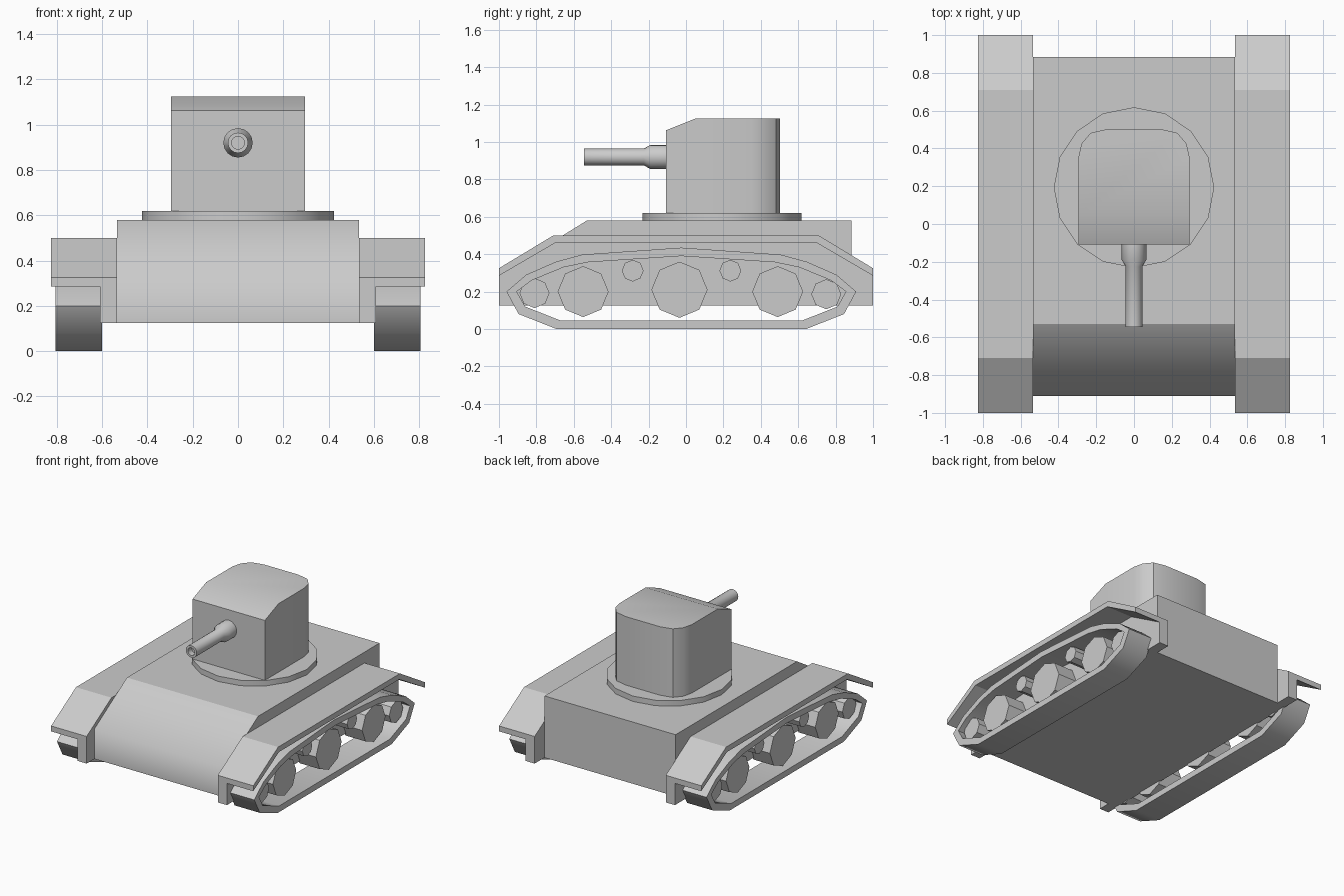
import bpy, bmesh, math
from mathutils import Vector

if "Cube" in bpy.data.objects:
    bpy.data.objects.remove(bpy.data.objects["Cube"])


def finish(name, bm, mirror=False, angle=None):
    bmesh.ops.recalc_face_normals(bm, faces=bm.faces)
    me = bpy.data.meshes.new(name)
    bm.to_mesh(me)
    bm.free()
    ob = bpy.data.objects.new(name, me)
    bpy.context.collection.objects.link(ob)
    if mirror:
        ob.modifiers.new("mirror", 'MIRROR').use_mirror_merge = False
    if angle:
        bpy.ops.object.select_all(action='DESELECT')
        ob.select_set(True)
        bpy.context.view_layer.objects.active = ob
        bpy.ops.object.shade_smooth_by_angle(angle=math.radians(angle))
    return ob


def bridge(bm, a, b):
    n = len(a)
    for i in range(n):
        j = (i + 1) % n
        bm.faces.new((a[i], a[j], b[j], b[i]))


def prism(pts, a, b, axis='X'):
    """Extrude a closed outline along X (points are y,z) or Z (points are x,y)."""
    bm = bmesh.new()
    place = (lambda p, d: (d, *p)) if axis == 'X' else (lambda p, d: (*p, d))
    lo, hi = ([bm.verts.new(place(p, d)) for p in pts] for d in (a, b))
    bridge(bm, lo, hi)
    bm.faces.new(lo)
    bm.faces.new(hi)
    return bm


def circle(cx, cy, r, n):
    return [(cx + r * math.cos(math.tau * i / n), cy + r * math.sin(math.tau * i / n))
            for i in range(n)]


def lathe_y(profile, z, n):
    """Revolve (radius, y) points about a y-parallel axis at height z."""
    bm = bmesh.new()
    rings = [[bm.verts.new((cx, y, cz)) for cx, cz in circle(0, z, r, n)]
             for r, y in profile]
    for a, b in zip(rings, rings[1:]):
        bridge(bm, a, b)
    bm.faces.new(rings[0])
    bm.faces.new(rings[-1])
    return bm


# Hull, with the sloped nose softly shaded into the front plate
hull = finish("hull", prism([(-.53, .58), (-.91, .345), (-.91, .125),
                             (.885, .125), (.885, .58)], -.535, .535))
for p in hull.data.polygons:
    if p.normal.y < -.3:
        p.use_smooth = True

# Fenders and the side plates below them
top = [(-1, .325), (-.71, .5), (.71, .5), (1, .325)]
under = [(1, .285), (.7, .46), (-.7, .46), (-1, .285)]
finish("fender", prism(top + under, .535, .825), mirror=True)
finish("side_plate", prism(under + [(-1, .125), (1, .125)], .535, .61), mirror=True)

# Track loops: half outlines mirrored about the track centre
CY = -.025
outer = [(0, .435), (.53, .398), (.67, .36), (.83, .29), (.935, .2), (.87, .08), (.667, 0)]
inner = [(0, .39), (.5, .357), (.63, .33), (.8, .26), (.88, .2), (.835, .12), (.645, .045)]


def full(half):
    return [(CY + y, z) for y, z in half] + [(CY - y, z) for y, z in half[:0:-1]]


bm = bmesh.new()
loops = [[bm.verts.new((x, *p)) for p in full(half)]
         for half, x in ((outer, .6), (outer, .805), (inner, .805), (inner, .6))]
for k in range(4):
    bridge(bm, loops[k], loops[(k + 1) % 4])
finish("track", bm, mirror=True, angle=45)

# Octagonal wheels: (y, z, radius)
for name, wheels in {
    "road_wheel": [(-.55, .2, .136), (-.035, .21, .15), (.49, .2, .136)],
    "end_wheel": [(-.81, .192, .08), (.75, .186, .08)],
    "return_roller": [(-.285, .312, .058), (.237, .312, .058)],
}.items():
    for y, z, r in wheels:
        finish(name, prism(circle(y, z, r, 8), .6, .765), mirror=True)

# Turret ring
finish("turret_ring", prism(circle(0, .193, .425, 16), .575, .62, 'Z'), angle=30)

# Turret with rounded rear corners and a sloped front roof
side = [(.295, -.108), (.295, .35), (.278, .425), (.23, .482), (.14, .503)]
bm = prism(side + [(-x, y) for x, y in reversed(side)], .615, 1.125, 'Z')
bmesh.ops.bisect_plane(bm, geom=bm.verts[:] + bm.edges[:] + bm.faces[:],
                       plane_co=Vector((0, .05, 0)), plane_no=Vector((0, 1, 0)))
for v in bm.verts:
    if v.co.y < 0 and v.co.z > 1:
        v.co.z = 1.062
finish("turret", bm, angle=35)

# Gun: collar, taper, barrel and bore
finish("gun", lathe_y([(.065, -.1), (.065, -.19), (.045, -.225), (.045, -.545),
                       (.028, -.545), (.028, -.5)], .92, 16), angle=35)
